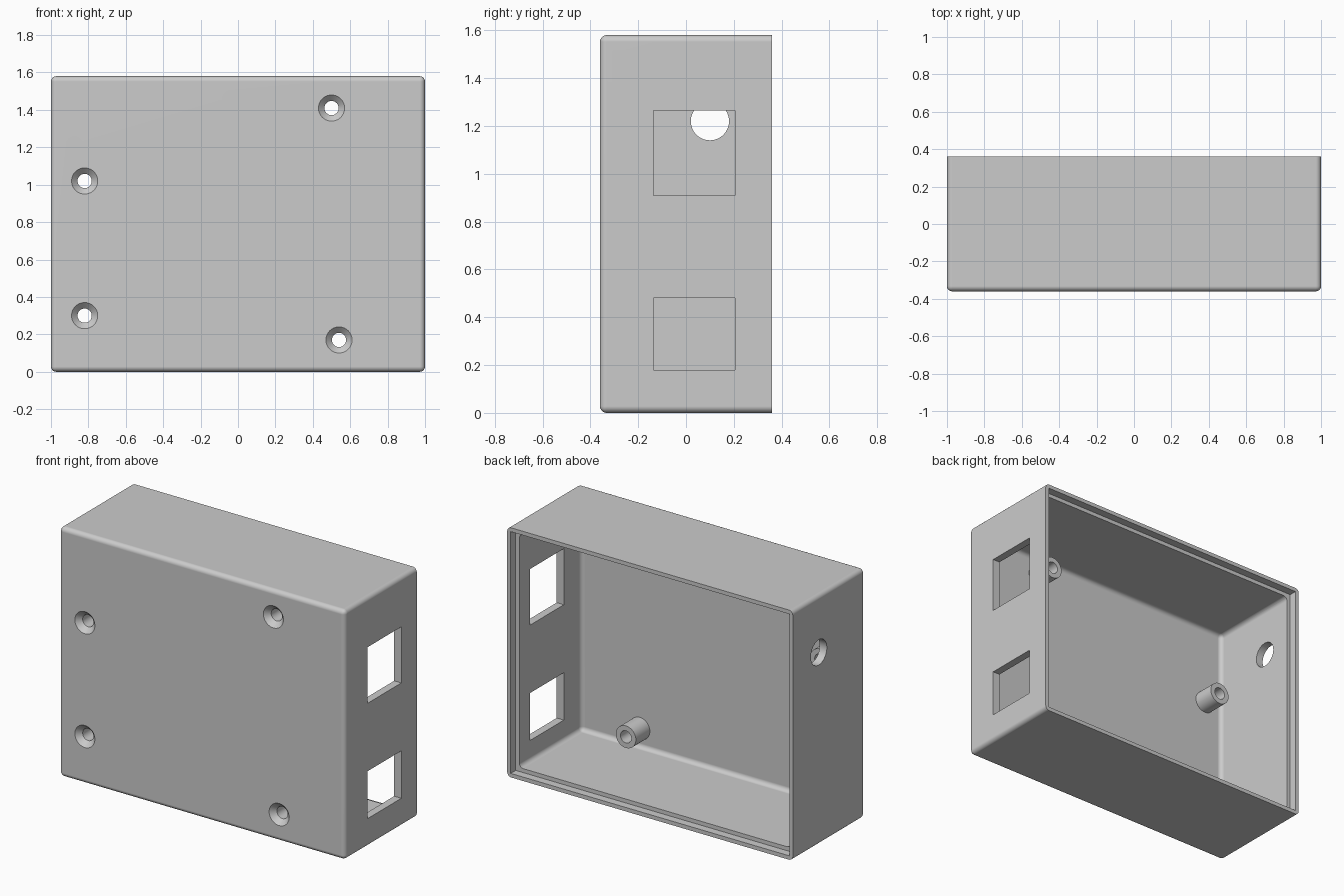
import bpy, bmesh, math
from mathutils import Matrix, Vector

if "Cube" in bpy.data.objects:
    bpy.data.objects.remove(bpy.data.objects["Cube"])

W, D, H = 1.0, 0.36, 1.58      # half width, half depth, height
WALL, RIM, FILLET = 0.05, 0.025, 0.028
HOLE_R, SINK_R = 0.038, 0.07
SCREWS = [(-0.82, 1.02), (-0.82, 0.30), (0.50, 1.41), (0.54, 0.17)]

grey = bpy.data.materials.new("light grey plastic")
grey.use_nodes = True
grey.diffuse_color = (0.6, 0.6, 0.6, 1)
grey.node_tree.nodes["Principled BSDF"].inputs["Base Color"].default_value = (0.6, 0.6, 0.6, 1)


def finish(name, bm):
    bmesh.ops.recalc_face_normals(bm, faces=bm.faces)
    mesh = bpy.data.meshes.new(name)
    bm.to_mesh(mesh)
    bm.free()
    mesh.materials.append(grey)
    obj = bpy.data.objects.new(name, mesh)
    bpy.context.collection.objects.link(obj)
    return obj


def box(name, lo, hi, fillet=0):
    """Box between two corners; every edge off the back face can be rounded."""
    lo, hi = Vector(lo), Vector(hi)
    bm = bmesh.new()
    bmesh.ops.create_cube(bm, size=1)
    for v in bm.verts:
        v.co = Vector((lo[i] + (v.co[i] + 0.5) * (hi[i] - lo[i]) for i in range(3)))
    if fillet:
        edges = [e for e in bm.edges if any(v.co.y < hi.y - 1e-4 for v in e.verts)]
        bmesh.ops.bevel(bm, geom=edges, offset=fillet, segments=5, profile=0.5,
                        affect='EDGES', clamp_overlap=True)
    return finish(name, bm)


def lathe(name, profile, axis, place, closed):
    """Revolve (radius, distance) points about the y or x axis."""
    bm = bmesh.new()
    n = 48
    rings = []
    for r, d in profile:
        ring = []
        for i in range(n):
            a = 2 * math.pi * i / n
            u, v = r * math.cos(a), r * math.sin(a)
            ring.append(bm.verts.new((u, d, v) if axis == 'Y' else (d, u, v)))
        rings.append(ring)
    for a, b in zip(rings, rings[1:]):
        for i in range(n):
            j = (i + 1) % n
            bm.faces.new((a[i], a[j], b[j], b[i]))
    if closed:
        bm.faces.new(rings[0])
        bm.faces.new(rings[-1])
    bm.transform(Matrix.Translation(place))
    return finish(name, bm)


def smooth(obj):
    bpy.ops.object.select_all(action='DESELECT')
    obj.select_set(True)
    bpy.context.view_layer.objects.active = obj
    bpy.ops.object.shade_smooth_by_angle(angle=math.radians(32))
    mod = obj.modifiers.new("even_normals", 'WEIGHTED_NORMAL')
    mod.keep_sharp = True


# Case body and the cutters that hollow it
case = box("case_shell", (-W, -D, 0), (W, D, H), FILLET)
cutters = [
    box("cavity_cutter", (-W + WALL, -D + WALL, WALL), (W - WALL, D + 0.1, H - WALL), FILLET),
    box("lid_step_cutter", (-W + RIM, D - 0.05, RIM), (W - RIM, D + 0.15, H - RIM)),
]

# Two rectangular ports in the left wall
for z0, z1 in ((0.18, 0.48), (0.91, 1.265)):
    cutters.append(box("port_cutter", (W - 0.15, -0.135, z0), (W + 0.1, 0.205, z1)))

# Round cable hole in the right wall
cutters.append(lathe("cable_cutter", [(0.08, -0.1), (0.08, 0.15)], 'X', (-W, 0.1, 1.22), True))

# Countersunk screw holes through the front
sink = SINK_R - HOLE_R
for x, z in SCREWS:
    profile = [(SINK_R + 0.02, -0.02), (HOLE_R, sink), (HOLE_R, 0.12)]
    cutters.append(lathe("screw_cutter", profile, 'Y', (x, -D, z), True))

for c in cutters:
    mod = case.modifiers.new(c.name, 'BOOLEAN')
    mod.operation = 'DIFFERENCE'
    mod.solver = 'EXACT'
    mod.object = c

# Bake the cuts, then drop the cutters
bpy.context.view_layer.update()
baked = bpy.data.meshes.new_from_object(case.evaluated_get(bpy.context.evaluated_depsgraph_get()))
case.modifiers.clear()
case.data = baked
baked.materials.clear()
baked.materials.append(grey)
for c in cutters:
    bpy.data.objects.remove(c)
smooth(case)

# Hollow standoffs behind each screw hole
for i, (x, z) in enumerate(SCREWS):
    tube = [(SINK_R, WALL), (SINK_R, 0.19), (HOLE_R, 0.19), (HOLE_R, WALL)]
    smooth(lathe(f"standoff_{i + 1}", tube, 'Y', (x, -D, z), False))
